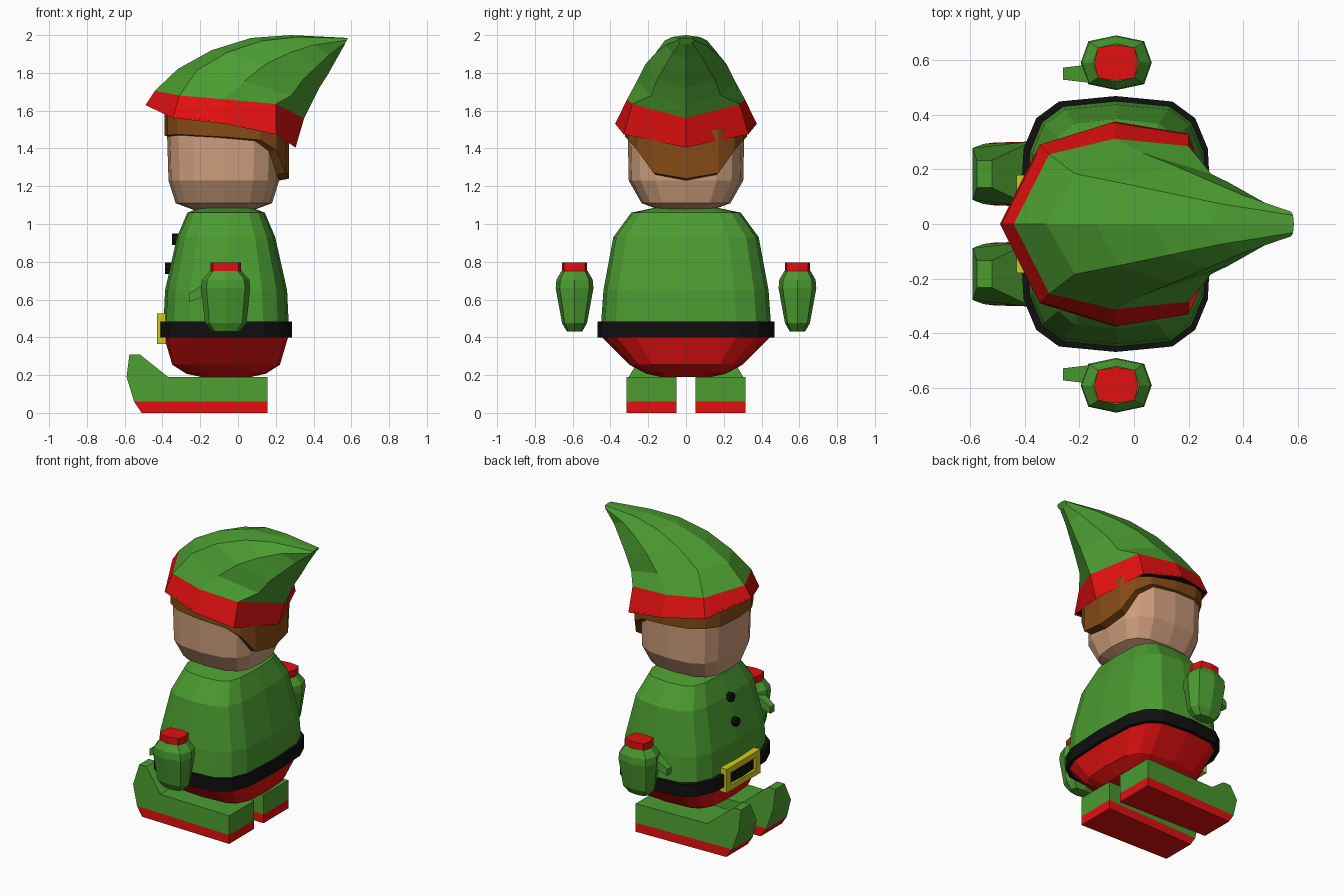
import bpy, bmesh, math
from mathutils import Vector

if "Cube" in bpy.data.objects:
    bpy.data.objects.remove(bpy.data.objects["Cube"])

def mat(name, c):
    m = bpy.data.materials.new(name)
    m.diffuse_color = (*c, 1)
    m.use_nodes = True
    m.node_tree.nodes["Principled BSDF"].inputs["Base Color"].default_value = m.diffuse_color
    return m

GREEN = mat("green", (0.07, 0.33, 0.03))
RED = mat("red", (0.75, 0.005, 0.005))
BLACK = mat("black", (0.005, 0.005, 0.005))
SKIN = mat("skin", (0.62, 0.34, 0.20))
BROWN = mat("brown", (0.24, 0.07, 0.008))
YELLOW = mat("yellow", (0.65, 0.60, 0.01))

def finish(name, bm, material):
    bmesh.ops.recalc_face_normals(bm, faces=bm.faces)
    me = bpy.data.meshes.new(name)
    bm.to_mesh(me)
    bm.free()
    ob = bpy.data.objects.new(name, me)
    me.materials.append(material)
    bpy.context.collection.objects.link(ob)
    return ob

def ring(cx, cy, z, rx, ry, n=16, e=0.55):
    """Rounded-rectangle ring, starting at +x."""
    pts = []
    for i in range(n):
        a = 2 * math.pi * i / n
        c, s = round(math.cos(a), 6), round(math.sin(a), 6)
        pts.append((cx + math.copysign(abs(c) ** e, c) * rx,
                    cy + math.copysign(abs(s) ** e, s) * ry, z))
    return pts

def loft(name, rings, material, start=True, end=True):
    bm = bmesh.new()
    vs = [[bm.verts.new(p) for p in r] for r in rings]
    n = len(vs[0])
    for a, b in zip(vs, vs[1:]):
        for i in range(n):
            j = (i + 1) % n
            bm.faces.new((a[i], a[j], b[j], b[i]))
    if start:
        bm.faces.new(vs[0])
    if end:
        bm.faces.new(vs[-1])
    return finish(name, bm, material)

def slab(name, profile, cy, material):
    """Side profile (x, z, half width) given thickness along y."""
    return loft(name, [[(x, cy + s * w, z) for x, z, w in profile] for s in (-1, 1)], material)

def box(name, lo, hi, material):
    bm = bmesh.new()
    bmesh.ops.create_cube(bm, size=1)
    for v in bm.verts:
        v.co = Vector([lo[k] if v.co[k] < 0 else hi[k] for k in range(3)])
    return finish(name, bm, material)

# Torso: trousers, tunic, belt
CX = -0.063
loft("trousers", [ring(CX, 0, z, rx, ry) for z, rx, ry in
     ((0.19, 0.13, 0.13), (0.207, 0.21, 0.21), (0.255, 0.285, 0.30), (0.40, 0.328, 0.445), (0.44, 0.33, 0.45))], RED)
loft("tunic", [ring(CX, 0, z, rx, ry) for z, rx, ry in
     ((0.44, 0.333, 0.452), (0.65, 0.323, 0.437), (0.93, 0.26, 0.385), (1.06, 0.205, 0.29), (1.085, 0.14, 0.17))], GREEN)
loft("belt", [ring(-0.067, 0, z, 0.352, 0.468) for z in (0.40, 0.485)], BLACK)

# Belt buckle frame
for s in (-1, 1):
    y = sorted((s * 0.135, s * 0.18))
    box("buckle_side", (-0.43, y[0], 0.365), (-0.38, y[1], 0.525), YELLOW)
    z = sorted((0.445 + s * 0.04, 0.445 + s * 0.08))
    box("buckle_bar", (-0.43, -0.135, z[0]), (-0.38, 0.135, z[1]), YELLOW)

# Tunic buttons
for x, z in ((-0.335, 0.92), (-0.372, 0.765)):
    disc = [[(x + d, 0.03 * math.cos(k * math.pi / 4), z + 0.03 * math.sin(k * math.pi / 4)) for k in range(8)]
            for d in (-0.015, 0.025)]
    loft("button", disc, BLACK)

# Head
loft("head", [ring(-0.075, 0, z, rx, ry, e=0.65) for z, rx, ry in
     ((1.075, 0.16, 0.14), (1.11, 0.255, 0.235), (1.23, 0.293, 0.303), (1.46, 0.30, 0.308), (1.55, 0.29, 0.30))], SKIN)

# Hair: band hanging low at the back
hem = [1.24, 1.27, 1.39, 1.445, 1.46, 1.47, 1.475, 1.47, 1.47]
low = [hem[min(i, 16 - i)] for i in range(16)]
def hair_ring(cx, rx, ry, zs):
    return [(x, y, z) for (x, y, _), z in zip(ring(cx, 0, 0, rx, ry, e=0.65), zs)]
outer = hair_ring(-0.06, 0.33, 0.322, low)
loft("hair", [hair_ring(-0.075, 0.29, 0.295, [z - 0.01 for z in low]), outer,
              [(x, y, 1.53 - 0.13 * x) for x, y, _ in outer]], BROWN, start=False)

# Hat: eight-sided rings given as back-to-front half, mirrored in y
def mirrored(half):
    return half + [(x, -y, z) for x, y, z in half[-2:0:-1]]
brim_low = mirrored([(0.305, 0, 1.405), (0.20, 0.33, 1.475), (-0.07, 0.375, 1.53), (-0.345, 0.29, 1.56), (-0.49, 0, 1.63)])
brim_top = mirrored([(0.35, 0, 1.56), (0.20, 0.285, 1.635), (-0.07, 0.312, 1.66), (-0.31, 0.255, 1.68), (-0.44, 0, 1.705)])
loft("hat_brim", [brim_low, brim_top], RED, start=False, end=False)
bm = bmesh.new()
bm.faces.new([bm.verts.new((x * 0.99, y * 0.99, z + 0.01)) for x, y, z in brim_low])
finish("hat_lining", bm, BLACK)

def hat_ring(front, back, w):
    f, b = Vector((front[0], 0, front[1])), Vector((back[0], 0, back[1]))
    half = []
    for i in range(5):
        a = math.pi * i / 4
        p = (f + b) / 2 + (b - f) / 2 * math.cos(a)
        half.append((p.x, w * math.sin(a), p.z + 0.12 * w * math.sin(a)))
    return mirrored(half)
loft("hat", [brim_top] + [hat_ring(*r) for r in (
     ((-0.32, 1.82), (0.385, 1.63), 0.26), ((-0.14, 1.92), (0.43, 1.72), 0.215),
     ((0.07, 1.985), (0.475, 1.79), 0.16), ((0.28, 2.0), (0.52, 1.87), 0.105),
     ((0.585, 1.985), (0.565, 1.95), 0.045))], GREEN, start=False)

# Shoes and mittens on both sides
for s, side in ((-1, "right"), (1, "left")):
    sy = s * 0.183
    slab(side + "_sole", [(-0.51, 0, 0.115), (0.155, 0, 0.133), (0.155, 0.06, 0.133), (-0.55, 0.06, 0.11)], sy, RED)
    slab(side + "_shoe", [(-0.55, 0.06, 0.11), (0.155, 0.06, 0.133), (0.155, 0.19, 0.133), (-0.37, 0.19, 0.12),
                          (-0.52, 0.31, 0.05), (-0.575, 0.31, 0.05), (-0.59, 0.19, 0.095)], sy, GREEN)
    hy = s * 0.59
    loft(side + "_mitten", [ring(-0.065, hy, z, rx, ry, 8, 0.7) for z, rx, ry in
         ((0.43, 0.07, 0.04), (0.475, 0.11, 0.066), (0.66, 0.13, 0.1), (0.705, 0.125, 0.096), (0.75, 0.085, 0.07))], GREEN)
    loft(side + "_cuff", [ring(-0.065, hy, z, 0.08, 0.066, 8, 0.5) for z in (0.745, 0.795)], RED)
    slab(side + "_thumb", [(-0.15, 0.70, 0.035), (-0.26, 0.63, 0.022), (-0.26, 0.585, 0.022), (-0.15, 0.63, 0.035)],
         s * 0.55, GREEN)
